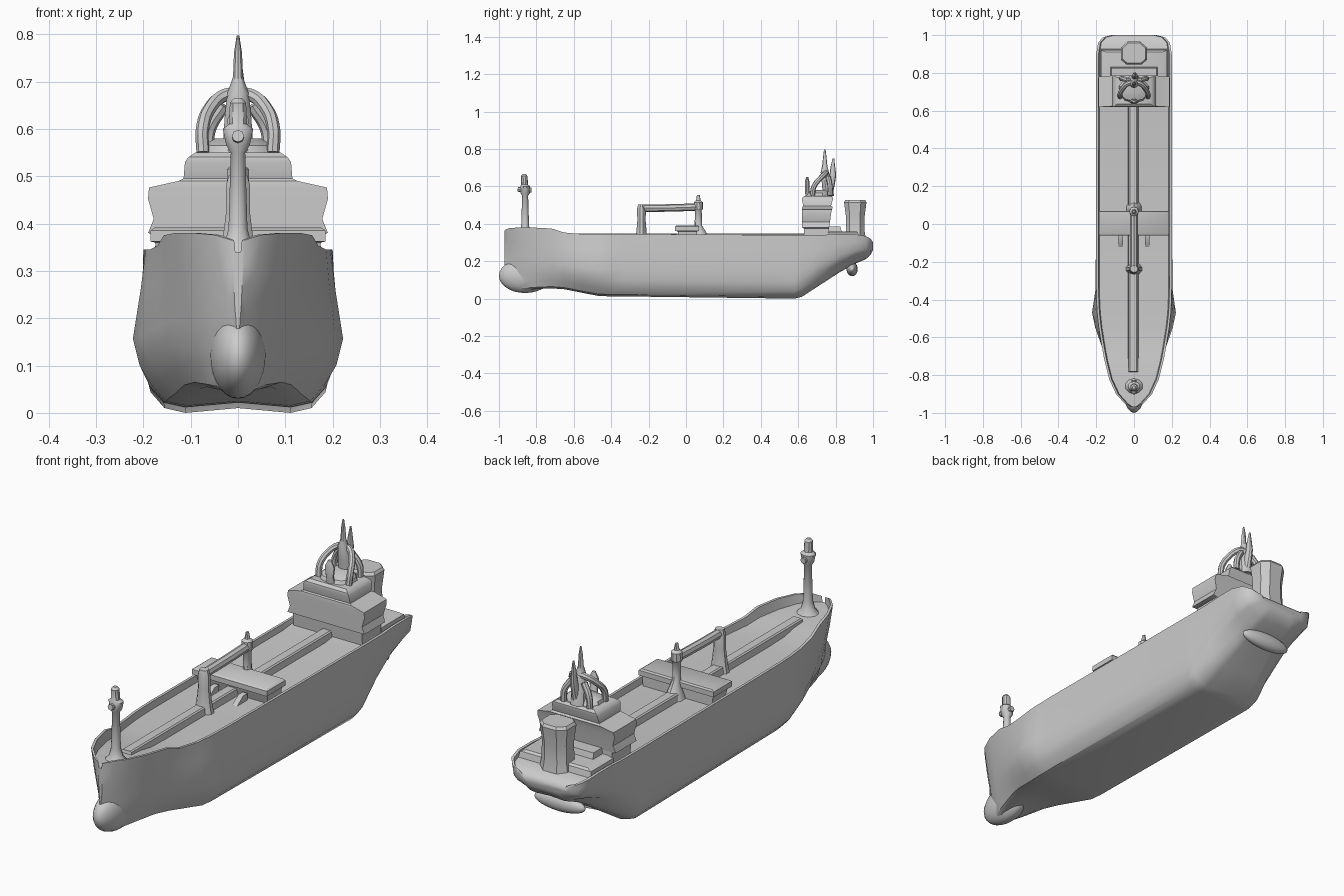
import bpy, bmesh, math


def loft(name, rings):
    """Closed skin through matching rings of points, capped at both ends."""
    bm = bmesh.new()
    rows = [[bm.verts.new(p) for p in r] for r in rings]
    n = len(rows[0])
    for a, b in zip(rows, rows[1:]):
        for i in range(n):
            j = (i + 1) % n
            bm.faces.new((a[i], a[j], b[j], b[i]))
    bm.faces.new(rows[0])
    bm.faces.new(rows[-1])
    bmesh.ops.recalc_face_normals(bm, faces=bm.faces)
    me = bpy.data.meshes.new(name)
    bm.to_mesh(me)
    bm.free()
    ob = bpy.data.objects.new(name, me)
    bpy.context.collection.objects.link(ob)
    return ob


def tiers(name, levels, x=0):
    """Stacked rectangles: (z, half width, y front, y back)."""
    return loft(name, [[(x - w, a, z), (x + w, a, z), (x + w, b, z), (x - w, b, z)]
                       for z, w, a, b in levels])


def post(name, y, levels, x=0, n=10):
    """Stacked ovals: (z, radius x, radius y, y offset)."""
    ts = [2 * math.pi * (i + .5) / n for i in range(n)]
    return loft(name, [[(x + rx * math.cos(t), y + o + ry * math.sin(t), z) for t in ts]
                       for z, rx, ry, o in levels])


def ball(name, loc, scale):
    bpy.ops.mesh.primitive_uv_sphere_add(segments=24, ring_count=14, location=loc)
    ob = bpy.context.object
    ob.name, ob.scale = name, scale
    return ob


def tube(name, pts, r):
    cu = bpy.data.curves.new(name, 'CURVE')
    cu.dimensions, cu.bevel_depth, cu.bevel_resolution, cu.use_fill_caps = '3D', r, 2, True
    sp = cu.splines.new('BEZIER')
    sp.bezier_points.add(len(pts) - 1)
    for bp, p in zip(sp.bezier_points, pts):
        bp.co = p
        bp.handle_left_type = bp.handle_right_type = 'AUTO'
    ob = bpy.data.objects.new(name, cu)
    bpy.context.collection.objects.link(ob)
    return ob


# Hull stations: y, keel z, rim z, deck z, half widths at rim, middle, bilge
STATIONS = [
    (-.97, .17, .365, .34, .014, .008, .004), (-.95, .08, .376, .34, .05, .02, .01),
    (-.9, .045, .38, .34, .095, .06, .04), (-.82, .05, .38, .335, .132, .10, .075),
    (-.72, .055, .375, .33, .157, .142, .11), (-.65, .05, .353, .318, .17, .17, .135),
    (-.55, .03, .345, .315, .186, .205, .16), (-.47, .015, .345, .315, .195, .222, .182),
    (-.41, .012, .345, .315, .198, .213, .186), (-.34, .012, .345, .315, .2, .203, .187),
    (.58, 0, .34, .315, .2, .2, .185), (.62, .01, .34, .32, .2, .2, .18),
    (.72, .075, .34, .325, .2, .192, .155), (.82, .14, .345, .33, .2, .187, .125),
    (.9, .185, .345, .33, .2, .185, .12), (.96, .21, .335, .32, .19, .178, .115),
    (.988, .235, .32, .305, .165, .155, .105), (1.0, .26, .30, .285, .12, .115, .08)]


def hull_ring(y, zb, zt, zd, wt, wm, wl):
    h = zt - zb
    half = [(wl * .6, zb), (wl * .84, zb + .03 * h), (wl, zb + .13 * h),
            (wl * .35 + wm * .65, zb + .26 * h), (wm, zb + .43 * h),
            (wm * .4 + wt * .6, zb + .74 * h), (wt, zt),
            (max(wt - .012, wt * .6), zt), (max(wt - .017, wt * .4), zd)]
    right = [(x, y, z) for x, z in half]
    left = [(-x, y, z) for x, z in reversed(half)]
    return [(0, y, zb + .03 * h)] + right + left


loft("hull", [hull_ring(*s) for s in STATIONS])
ball("bow_bulb", (0, -.86, .122), (.06, .14, .092))
ball("stern_fin", (0, .888, .158), (.125, .03, .038))

# Deck walkway, cross platform and its ridge
tiers("deck_walkway", [(.31, .03, -.79, .63), (.342, .024, -.78, .63), (.347, .018, -.78, .63)], x=-.004)
tiers("cross_platform", [(.31, .17, -.03, .06), (.36, .175, -.045, .06), (.362, .185, -.06, .07),
                         (.385, .185, -.06, .07), (.392, .175, -.05, .065)])
for s in (-1, 1):
    tiers("platform_fitting", [(.31, .012, -.13, -.05), (.345, .012, -.08, -.05)], x=s * .07)

# Raised gantry with two posts
tube("gantry_beam", [(0, -.245, .483), (0, -.09, .485), (0, .07, .49)], .02)
post("gantry_front_post", -.238, [(.31, .045, .035, 0), (.35, .036, .028, 0), (.42, .027, .022, 0),
                                  (.48, .027, .024, 0), (.503, .02, .018, 0)])
post("gantry_rear_post", .066, [(.31, .045, .055, .01), (.35, .03, .035, .01), (.39, .018, .02, 0),
                                (.47, .018, .018, 0), (.48, .025, .025, 0), (.515, .024, .024, 0),
                                (.525, .012, .012, 0), (.553, .006, .008, 0)])

# Foremast with lookout head
post("foremast", -.86, [(.33, .055, .045, 0), (.355, .03, .03, 0), (.39, .021, .021, 0),
                        (.55, .016, .016, 0), (.565, .026, .026, 0), (.6, .034, .026, 0),
                        (.61, .02, .018, -.003), (.655, .018, .018, -.005), (.665, .009, .009, -.005)])
tube("foremast_arm", [(0, -.9, .585), (0, -.86, .58), (0, -.825, .58)], .013)

# Accommodation block with bridge wings
tiers("deckhouse", [(.31, .17, .635, .765), (.375, .17, .63, .765), (.38, .19, .62, .765),
                    (.41, .178, .62, .77), (.452, .19, .62, .775), (.476, .188, .62, .78),
                    (.49, .125, .622, .785), (.495, .115, .627, .775), (.53, .112, .62, .785),
                    (.54, .105, .622, .785), (.55, .09, .635, .775)])

# Stern superstructure and funnel
tiers("stern_deck", [(.31, .18, .76, .93), (.352, .175, .76, .92), (.36, .15, .76, .91)])
tiers("stern_locker", [(.33, .13, .76, .84), (.385, .12, .76, .825)])
loft("funnel", [[(x * w, .905 + y * d, z) for x, y in
                 ((-1, -.6), (-.6, -1), (.6, -1), (1, -.6), (1, .5), (.5, 1), (-.5, 1), (-1, .5))]
                for z, w, d in ((.31, .07, .058), (.36, .062, .05), (.44, .06, .05),
                                (.515, .068, .06), (.527, .06, .053))])

# Monkey island: low dome, side arches, masts
post("bridge_dome", .71, [(.54, .085, .075, 0), (.565, .078, .06, 0), (.58, .05, .035, .01)])
for s in (-1, 1):
    tube("bridge_arch", [(s * .074, .675, .55), (s * .075, .685, .6), (s * .058, .72, .645),
                         (s * .03, .745, .67), (0, .75, .675)], .014)
    tube("bridge_strut", [(s * .065, .77, .55), (s * .06, .77, .6), (s * .03, .76, .65)], .014)
post("main_mast", .742, [(.55, .034, .03, .02), (.62, .03, .026, .01), (.675, .024, .022, 0),
                         (.71, .011, .014, 0), (.76, .009, .009, 0), (.797, .003, .004, 0)])
post("rear_mast", .785, [(.55, .02, .018, -.02), (.62, .016, .022, -.01), (.66, .014, .018, 0),
                         (.7, .01, .013, 0), (.748, .003, .005, .003)], x=.004)
post("front_antenna", .648, [(.54, .025, .018, .01), (.575, .018, .012, 0), (.62, .024, .013, 0),
                             (.65, .008, .006, 0)])

# Turn tubes into meshes and shade softly, keeping hard edges
for kind in ('CURVE', 'MESH'):
    bpy.ops.object.select_all(action='DESELECT')
    for ob in bpy.context.scene.objects:
        if ob.type == kind:
            ob.select_set(True)
            bpy.context.view_layer.objects.active = ob
    if kind == 'CURVE':
        bpy.ops.object.convert(target='MESH')
    else:
        bpy.ops.object.shade_smooth_by_angle(angle=math.radians(35))
